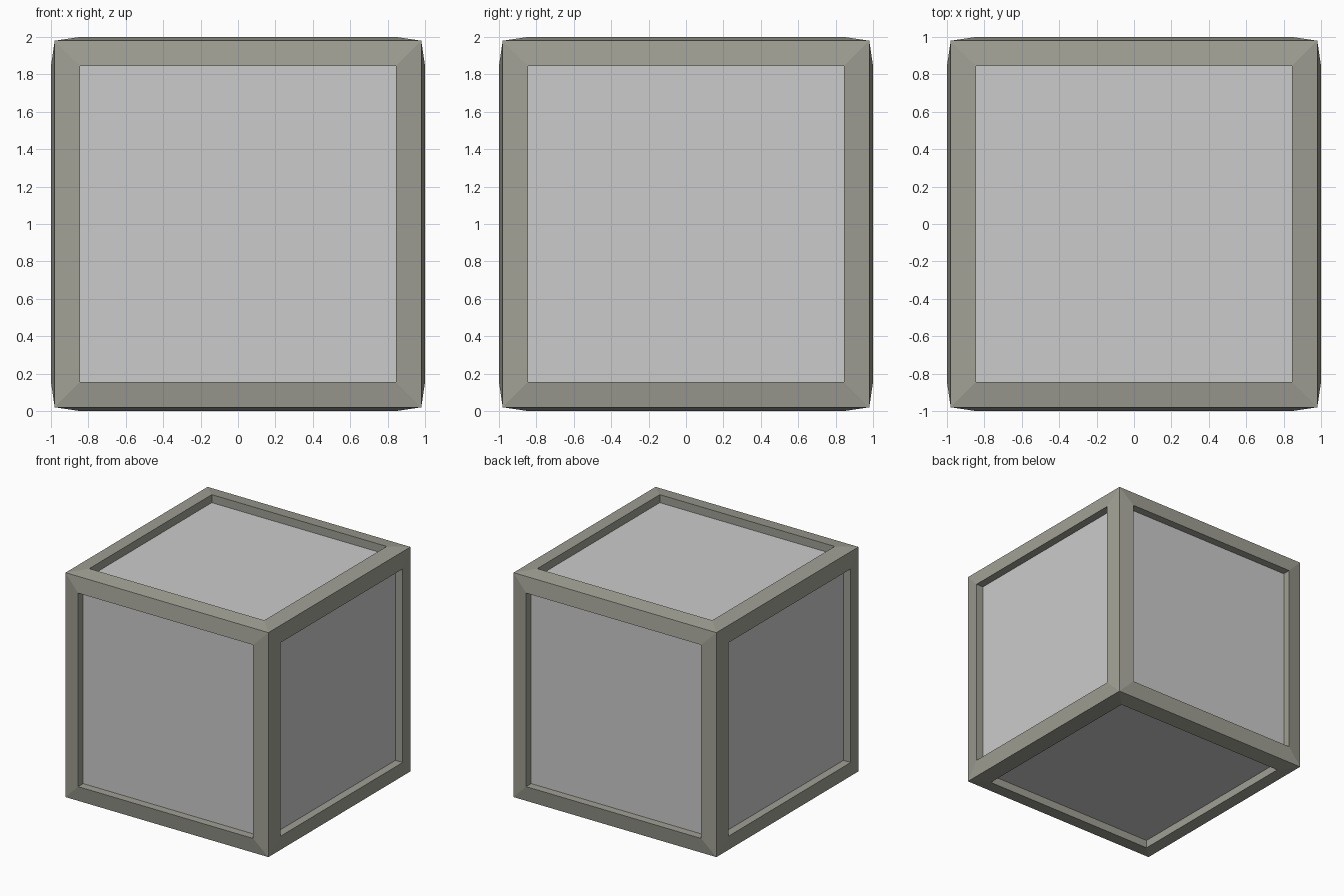
import bpy, bmesh
from mathutils import Vector

if "Cube" in bpy.data.objects:
    bpy.data.objects.remove(bpy.data.objects["Cube"])

CORNER = 0.98    # half size at the cube corners
OPENING = 0.845  # half size of each square opening
LIP = 1.0        # height of the raised inner lip of the frame
PANEL = 0.93     # height of the recessed panels
CENTRE = Vector((0, 0, 1))


def add_object(name, bm, material=None):
    mesh = bpy.data.meshes.new(name)
    bm.to_mesh(mesh)
    bm.free()
    obj = bpy.data.objects.new(name, mesh)
    obj.location = CENTRE
    bpy.context.collection.objects.link(obj)
    if material:
        mesh.materials.append(material)
    return obj


frame_paint = bpy.data.materials.new("frame_paint")
frame_paint.diffuse_color = (0.35, 0.35, 0.30, 1)
frame_paint.use_nodes = True
frame_paint.node_tree.nodes["Principled BSDF"].inputs["Base Color"].default_value = frame_paint.diffuse_color

# Frame: mitred borders rising to a lip, then straight walls into each recess
bm = bmesh.new()
bmesh.ops.create_cube(bm, size=2 * CORNER)
faces = list(bm.faces)
bmesh.ops.inset_individual(bm, faces=faces, thickness=CORNER - OPENING,
                           use_even_offset=True)
for f in faces:
    bmesh.ops.translate(bm, verts=f.verts, vec=f.normal * (LIP - CORNER))
faces = bmesh.ops.extrude_discrete_faces(bm, faces=faces)["faces"]
bm.normal_update()
for f in faces:
    bmesh.ops.translate(bm, verts=f.verts, vec=f.normal * (PANEL - LIP))
bmesh.ops.delete(bm, geom=faces, context='FACES')
add_object("frame", bm, frame_paint)

# Recessed flat panels, one per side
sides = {"right": (1, 0, 0), "left": (-1, 0, 0), "back": (0, 1, 0),
         "front": (0, -1, 0), "top": (0, 0, 1), "bottom": (0, 0, -1)}
for side, direction in sides.items():
    normal = Vector(direction)
    bm = bmesh.new()
    bmesh.ops.create_grid(bm, x_segments=1, y_segments=1, size=OPENING)
    panel = add_object(side + "_panel", bm)
    panel.rotation_euler = normal.to_track_quat('Z', 'Y').to_euler()
    panel.location = CENTRE + normal * PANEL
